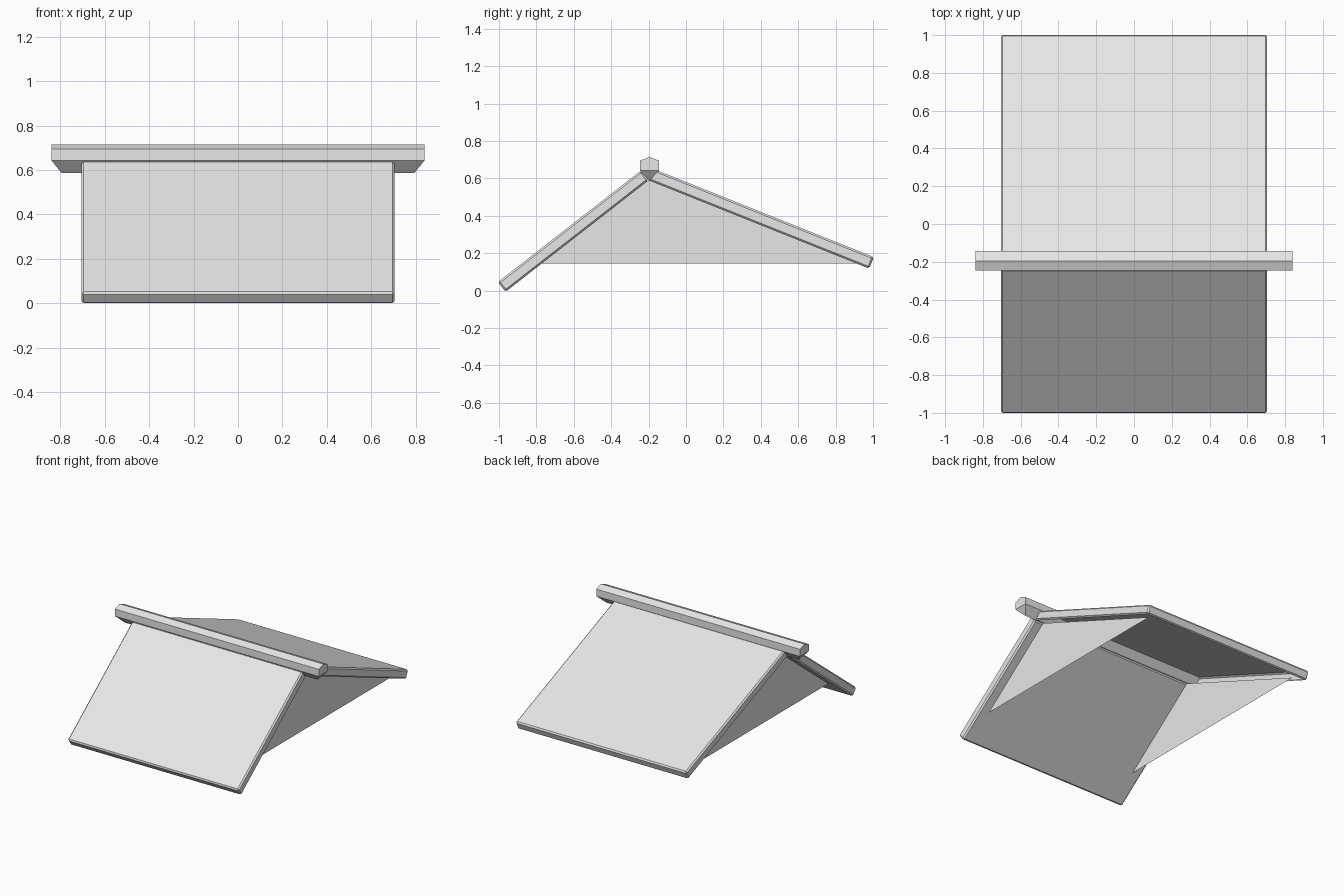
import bpy, bmesh
from mathutils import Vector

cube = bpy.data.objects.get("Cube")
if cube:
    bpy.data.objects.remove(cube, do_unlink=True)

grey = bpy.data.materials.new("light_grey")
grey.use_nodes = True
grey.diffuse_color = (0.8, 0.8, 0.8, 1)
grey.node_tree.nodes["Principled BSDF"].inputs["Base Color"].default_value = (0.8, 0.8, 0.8, 1)

APEX = Vector((0, -0.2, 0.59))          # where the undersides of both slopes meet
FRONT_EAVE = Vector((0, -0.965, -0.006))
BACK_EAVE = Vector((0, 0.98, 0.118))


def finish(name, bm):
    mesh = bpy.data.meshes.new(name)
    bm.to_mesh(mesh)
    bm.free()
    mesh.materials.append(grey)
    obj = bpy.data.objects.new(name, mesh)
    bpy.context.collection.objects.link(obj)
    return obj


def roof_slab(name, eave, half_width=0.705, thick=0.066, open_below=False):
    """Chamfered board running from the apex down to an eave."""
    along = (eave - APEX).normalized()
    up = along.cross(Vector((1, 0, 0)))
    if up.z < 0:
        up = -up
    bm = bmesh.new()
    bmesh.ops.create_cube(bm, size=1)
    for v in bm.verts:
        base = eave if v.co.y > 0 else APEX
        lift = thick if v.co.z > 0 else 0
        v.co = base + up * lift + Vector((v.co.x * 2 * half_width, 0, 0))
    bmesh.ops.recalc_face_normals(bm, faces=bm.faces)
    bmesh.ops.bevel(bm, geom=bm.edges[:], offset=0.01, segments=1, affect='EDGES')
    bmesh.ops.recalc_face_normals(bm, faces=bm.faces)
    if open_below:
        under = [f for f in bm.faces if f.normal.dot(up) < -0.99]
        bmesh.ops.delete(bm, geom=under, context='FACES')
    return finish(name, bm)


roof_slab("front_roof_slab", FRONT_EAVE)
roof_slab("back_roof_slab", BACK_EAVE, open_below=True)

# Ridge beam: six-sided bar whose lower edge is shortened at both ends
bm = bmesh.new()
profile = [(-0.195, 0.715, 0.84), (-0.247, 0.695, 0.84), (-0.247, 0.642, 0.84),
           (-0.196, 0.587, 0.795), (-0.144, 0.642, 0.84), (-0.144, 0.695, 0.84)]
ends = [[bm.verts.new((s * x, y, z)) for y, z, x in profile] for s in (-1, 1)]
for i in range(6):
    j = (i + 1) % 6
    bm.faces.new((ends[0][i], ends[0][j], ends[1][j], ends[1][i]))
for e in ends:
    bm.faces.new((e[0], e[1], e[2], e[4], e[5]))
    bm.faces.new((e[2], e[3], e[4]))
bmesh.ops.recalc_face_normals(bm, faces=bm.faces)
finish("ridge_beam", bm)


# Gable walls: thin triangles filling the ends under the slopes
def at_height(eave, z):
    return APEX.lerp(eave, (APEX.z - z) / (APEX.z - eave.z))


for side, name in ((1, "left_gable"), (-1, "right_gable")):
    bm = bmesh.new()
    corners = [at_height(FRONT_EAVE, 0.145), at_height(BACK_EAVE, 0.145), APEX]
    verts = [bm.verts.new(c + Vector((side * 0.635, 0, 0))) for c in corners]
    bm.faces.new(verts if side > 0 else verts[::-1])
    finish(name, bm)
